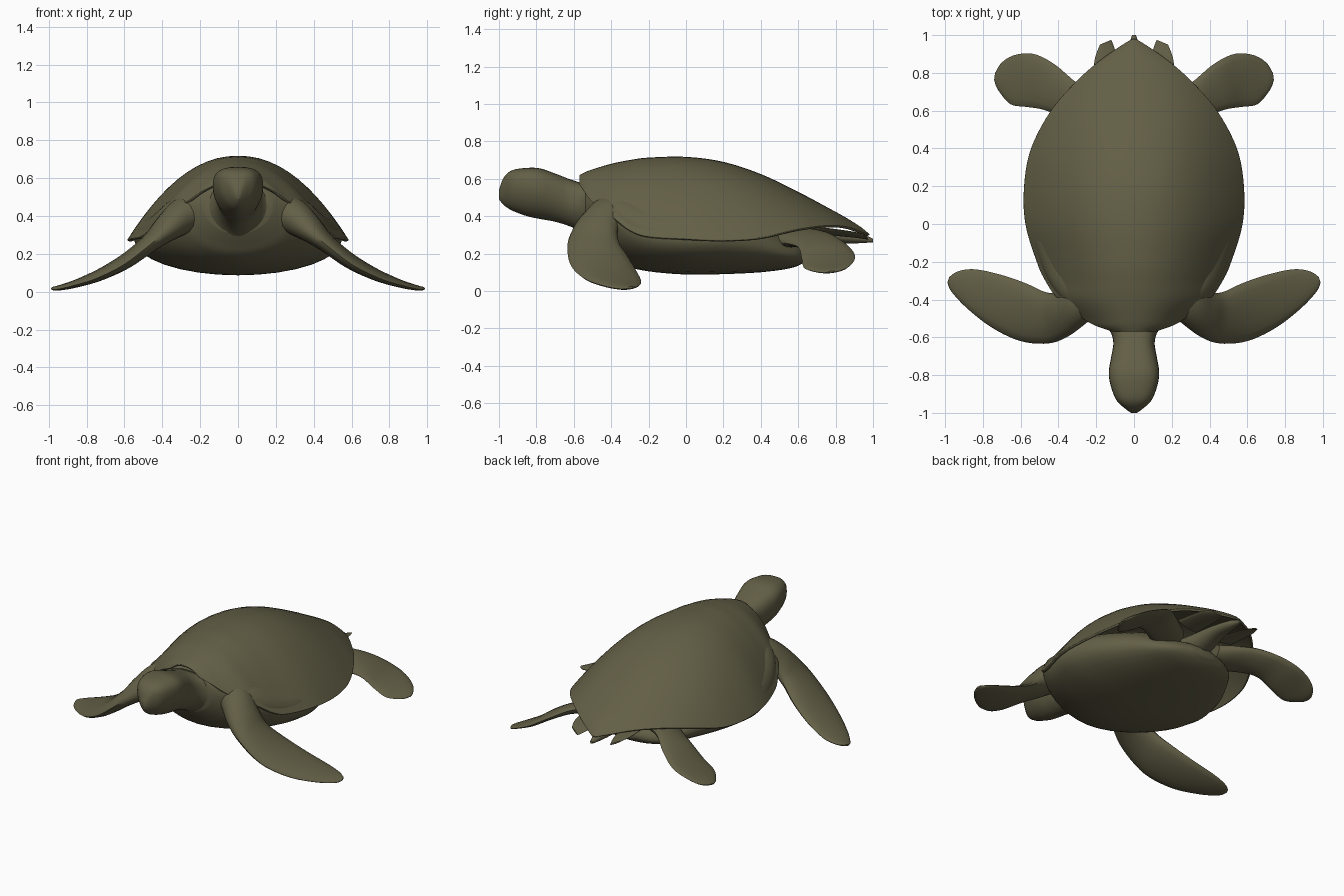
import bpy, bmesh, math
from mathutils import Vector

skin = bpy.data.materials.new("olive")
skin.diffuse_color = (0.125, 0.115, 0.062, 1)


def smooth(table, n=5):
    """Catmull-Rom interpolation through rows of numbers."""
    out, last = [], len(table) - 1
    for i in range(last):
        a, b, c, d = (table[max(0, min(last, k))] for k in (i - 1, i, i + 1, i + 2))
        for s in range(n):
            t = s / n
            out.append([0.5 * (2 * q + (r - p) * t + (2 * p - 5 * q + 4 * r - u) * t * t
                               + (3 * q - p - 3 * r + u) * t ** 3)
                        for p, q, r, u in zip(a, b, c, d)])
    return out + [list(table[-1])]


def loft(name, rings, closed=True, mirror=False, angle=50):
    """Skin a list of equal-sized rings into one object."""
    bm = bmesh.new()
    vs = [[bm.verts.new(p) for p in r] for r in rings]
    n = len(rings[0])
    for a, b in zip(vs, vs[1:]):
        for j in range(n if closed else n - 1):
            k = (j + 1) % n
            bm.faces.new((a[j], a[k], b[k], b[j]))
    if closed:
        bm.faces.new(vs[0])
        bm.faces.new(vs[-1])
    if mirror:
        copy = bmesh.ops.duplicate(bm, geom=bm.verts[:] + bm.edges[:] + bm.faces[:])
        for v in copy["geom"]:
            if isinstance(v, bmesh.types.BMVert):
                v.co.x *= -1
    bmesh.ops.recalc_face_normals(bm, faces=bm.faces[:])
    me = bpy.data.meshes.new(name)
    bm.to_mesh(me)
    bm.free()
    me.materials.append(skin)
    ob = bpy.data.objects.new(name, me)
    bpy.context.collection.objects.link(ob)
    bpy.ops.object.select_all(action='DESELECT')
    ob.select_set(True)
    bpy.context.view_layer.objects.active = ob
    bpy.ops.object.shade_smooth_by_angle(angle=math.radians(angle))
    return ob


def trunk(name, table, up=1.0, down=1.0, n=32):
    """Loft along y; rows are y, half width, top, widest height, bottom."""
    rings = []
    for y, w, top, mid, bot in smooth(table):
        ring = []
        for j in range(n):
            a = 2 * math.pi * j / n
            c, s = math.cos(a), math.sin(a)
            p, h = (up, top - mid) if s >= 0 else (down, mid - bot)
            ring.append((w * math.copysign(abs(c) ** p, c), y,
                         mid + h * math.copysign(abs(s) ** p, s)))
        rings.append(ring)
    return loft(name, rings)


def flipper(name, table, n=16):
    """Mirrored blade; rows are leading point, trailing point, thickness."""
    rows = smooth(table)
    mids = [(Vector(r[:3]) + Vector(r[3:6])) / 2 for r in rows]
    rings = []
    for i, r in enumerate(rows):
        half = (Vector(r[:3]) - Vector(r[3:6])) / 2
        span = mids[min(i + 1, len(rows) - 1)] - mids[max(i - 1, 0)]
        nrm = half.cross(span).normalized() * r[6] / 2
        rings.append([mids[i] + half * math.cos(a) + nrm * math.sin(a)
                      for a in (2 * math.pi * j / n for j in range(n))])
    return loft(name, rings, mirror=True)


# Carapace: rows are y, half width, ridge height, rim height
shell = [(-0.57, 0.11, 0.62, 0.57), (-0.54, 0.2, 0.635, 0.525), (-0.5, 0.27, 0.65, 0.475),
         (-0.4, 0.4, 0.68, 0.4), (-0.3, 0.47, 0.70, 0.325), (-0.2, 0.515, 0.713, 0.292),
         (0, 0.575, 0.717, 0.28), (0.2, 0.582, 0.69, 0.272), (0.4, 0.545, 0.625, 0.285),
         (0.6, 0.44, 0.53, 0.33), (0.75, 0.31, 0.45, 0.35), (0.85, 0.2, 0.395, 0.345),
         (0.93, 0.09, 0.345, 0.32), (0.98, 0.01, 0.305, 0.3)]
rings = []
for y, w, ridge, rim in smooth(shell):
    us = [math.sin(math.pi / 2 * k / 16) for k in range(-16, 17)]
    rings.append([(w * u, y, rim + (ridge - rim) * (1 - abs(u) ** 2.15)) for u in us])
carapace = loft("carapace", rings, closed=False)
if sum(p.normal.z for p in carapace.data.polygons) < 0:
    carapace.data.flip_normals()
thick = carapace.modifiers.new("thickness", 'SOLIDIFY')
thick.thickness = 0.014
thick.offset = -1

# Belly and inner body, ending in a thin rear lip
trunk("body", [(-0.54, 0.18, 0.58, 0.46, 0.31), (-0.5, 0.26, 0.59, 0.45, 0.25),
               (-0.45, 0.33, 0.59, 0.42, 0.19), (-0.35, 0.425, 0.58, 0.365, 0.14),
               (-0.2, 0.5, 0.54, 0.3, 0.105), (0, 0.55, 0.5, 0.28, 0.088),
               (0.2, 0.51, 0.46, 0.27, 0.09), (0.4, 0.4, 0.4, 0.24, 0.1),
               (0.55, 0.29, 0.3, 0.2, 0.12), (0.62, 0.2, 0.26, 0.19, 0.145),
               (0.66, 0.08, 0.23, 0.2, 0.175)])

# Head and neck: flat crown, narrow chin
trunk("head_and_neck", [(-1.0, 0.015, 0.54, 0.52, 0.49), (-0.975, 0.05, 0.605, 0.55, 0.46),
                        (-0.93, 0.095, 0.645, 0.565, 0.43), (-0.85, 0.125, 0.658, 0.565, 0.4),
                        (-0.78, 0.133, 0.655, 0.55, 0.385), (-0.7, 0.12, 0.628, 0.52, 0.37),
                        (-0.62, 0.11, 0.597, 0.48, 0.345), (-0.55, 0.14, 0.575, 0.45, 0.31),
                        (-0.48, 0.23, 0.56, 0.42, 0.25), (-0.4, 0.3, 0.54, 0.4, 0.2)],
      up=0.72, down=1.1)

# Front flippers
flipper("front_flippers", [(0.1, -0.44, 0.44, 0.16, -0.22, 0.42, 0.22),
                           (0.24, -0.515, 0.42, 0.31, -0.3, 0.39, 0.2),
                           (0.34, -0.59, 0.345, 0.4, -0.36, 0.335, 0.15),
                           (0.45, -0.632, 0.26, 0.47, -0.36, 0.265, 0.1),
                           (0.6, -0.62, 0.145, 0.57, -0.315, 0.19, 0.08),
                           (0.75, -0.55, 0.07, 0.7, -0.27, 0.115, 0.06),
                           (0.88, -0.45, 0.03, 0.84, -0.24, 0.055, 0.04),
                           (0.965, -0.36, 0.012, 0.93, -0.25, 0.03, 0.025),
                           (0.988, -0.31, 0.015, 0.978, -0.28, 0.022, 0.012)])

# Hind flippers
flipper("hind_flippers", [(0.18, 0.42, 0.27, 0.14, 0.64, 0.3, 0.12),
                          (0.38, 0.56, 0.25, 0.3, 0.745, 0.31, 0.07),
                          (0.48, 0.605, 0.225, 0.42, 0.845, 0.26, 0.05),
                          (0.57, 0.62, 0.165, 0.53, 0.9, 0.2, 0.04),
                          (0.655, 0.635, 0.12, 0.63, 0.895, 0.155, 0.03),
                          (0.72, 0.71, 0.1, 0.7, 0.855, 0.12, 0.025),
                          (0.74, 0.76, 0.1, 0.735, 0.8, 0.105, 0.01)])

# Ragged skin flaps under the rear rim
flipper("rear_skin_flaps", [(0.07, 0.68, 0.31, 0.22, 0.68, 0.34, 0.03),
                            (0.09, 0.88, 0.29, 0.21, 0.86, 0.32, 0.02),
                            (0.12, 0.975, 0.275, 0.18, 0.95, 0.305, 0.01)])

# Tail
trunk("tail", [(0.4, 0.14, 0.36, 0.27, 0.18), (0.62, 0.09, 0.34, 0.28, 0.21),
               (0.78, 0.06, 0.33, 0.29, 0.25), (0.92, 0.035, 0.31, 0.28, 0.255),
               (1.0, 0.01, 0.28, 0.27, 0.26)], n=12)
